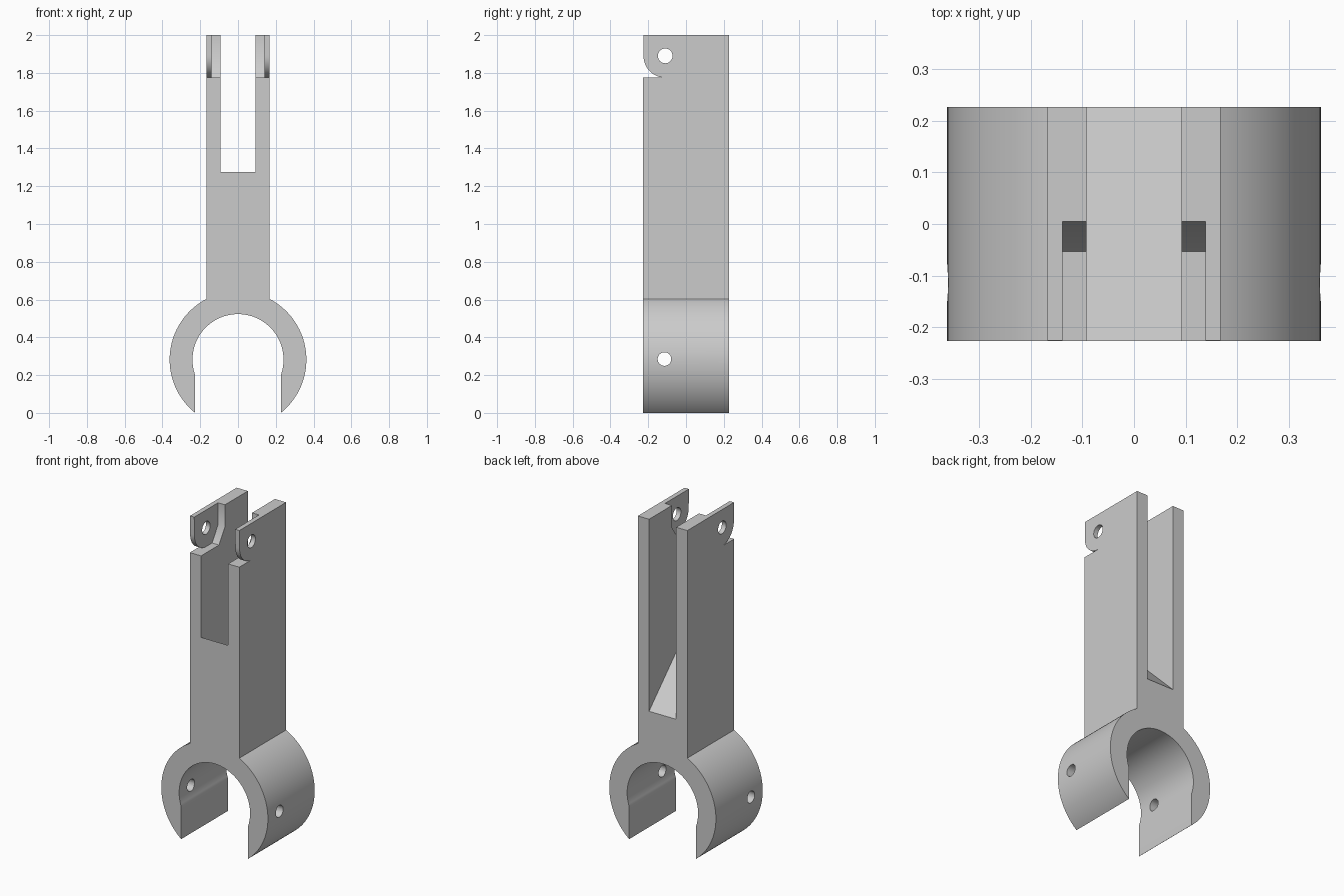
import bpy, bmesh
from math import sin, cos, acos, asin, pi, radians

cube = bpy.data.objects.get("Cube")
if cube:
    bpy.data.objects.remove(cube, do_unlink=True)

grey = bpy.data.materials.new("light_grey")
grey.use_nodes = True
colour = (0.6, 0.6, 0.6, 1)
grey.diffuse_color = colour
grey.node_tree.nodes["Principled BSDF"].inputs["Base Color"].default_value = colour


def arc(cx, cy, r, start, end, n):
    return [(cx + r * cos(start + (end - start) * i / n),
             cy + r * sin(start + (end - start) * i / n)) for i in range(n + 1)]


def prism(name, points, axis, low, high):
    """Extrude an (x, z) profile along y, or a (y, z) profile along x."""
    def place(a, b, d):
        return (a, d, b) if axis == "y" else (d, a, b)
    bm = bmesh.new()
    face = bm.faces.new([bm.verts.new(place(a, b, low)) for a, b in points])
    moved = bmesh.ops.extrude_face_region(bm, geom=[face])["geom"]
    for v in moved:
        if isinstance(v, bmesh.types.BMVert):
            v.co["xyz".index(axis)] = high
    bmesh.ops.recalc_face_normals(bm, faces=bm.faces)
    mesh = bpy.data.meshes.new(name)
    bm.to_mesh(mesh)
    bm.free()
    obj = bpy.data.objects.new(name, mesh)
    bpy.context.collection.objects.link(obj)
    mesh.materials.append(grey)
    return obj


def cut(target, cutter):
    cutter.hide_render = True
    bpy.context.view_layer.objects.active = target
    mod = target.modifiers.new(cutter.name, "BOOLEAN")
    mod.operation, mod.solver, mod.object = "DIFFERENCE", "EXACT", cutter
    bpy.ops.object.modifier_apply(modifier=mod.name)
    bpy.data.objects.remove(cutter, do_unlink=True)


# Main dimensions
half_depth = 0.227
ring_z, outer_r, inner_r, mouth = 0.282, 0.362, 0.241, 0.227
arm_x, slot_x, ear_x, top = 0.168, 0.092, 0.139, 2.0
step_z, pivot_y, pivot_z = 1.775, -0.11, 1.89
ear_r = pivot_z - step_z

# Open clamp ring with the column above it
right = arc(0, ring_z, outer_r, -acos(mouth / outer_r), acos(arm_x / outer_r), 48)
right.append((arm_x, top))
left = [(-x, z) for x, z in reversed(right)]
lip = acos(mouth / inner_r)
inner = arc(0, ring_z, inner_r, pi + lip, -lip, 64)
body = prism("clamp_fork", right + left + inner, "y", -half_depth, half_depth)

# Fork slot with a floor sloping down to the back
slope = [(-0.3, 1.275 + 0.3 - half_depth), (0.3, 1.275 - half_depth - 0.3),
         (0.3, 2.2), (-0.3, 2.2)]
cut(body, prism("slot_cutter", slope, "x", -slot_x, slot_x))

# Recess between the ears, with a sloped foot to its back wall
recess = [(-0.3, step_z), (-0.053, step_z), (0.005, 1.865), (0.005, 2.2), (-0.3, 2.2)]
cut(body, prism("recess_cutter", recess, "x", -ear_x, ear_x))

# Rounded lower front corner of the ears
corner = arc(pivot_y, pivot_z, ear_r, pi, 1.5 * pi, 16)
corner = [(-0.3, step_z), (-0.3, top + 0.1), (-half_depth, top + 0.1)] + corner
cut(body, prism("ear_corner_cutter", corner, "x", -0.3, 0.3))

# Pin holes through the ears and the ring
for name, y, z, r in (("pivot", pivot_y, pivot_z, 0.039), ("ring", -0.114, 0.285, 0.036)):
    circle = arc(y, z, r, 0, 2 * pi, 32)[:-1]
    cut(body, prism(name + "_hole_cutter", circle, "x", -0.5, 0.5))

bpy.ops.object.select_all(action="DESELECT")
body.select_set(True)
bpy.context.view_layer.objects.active = body
bpy.ops.object.shade_smooth_by_angle(angle=radians(38))
